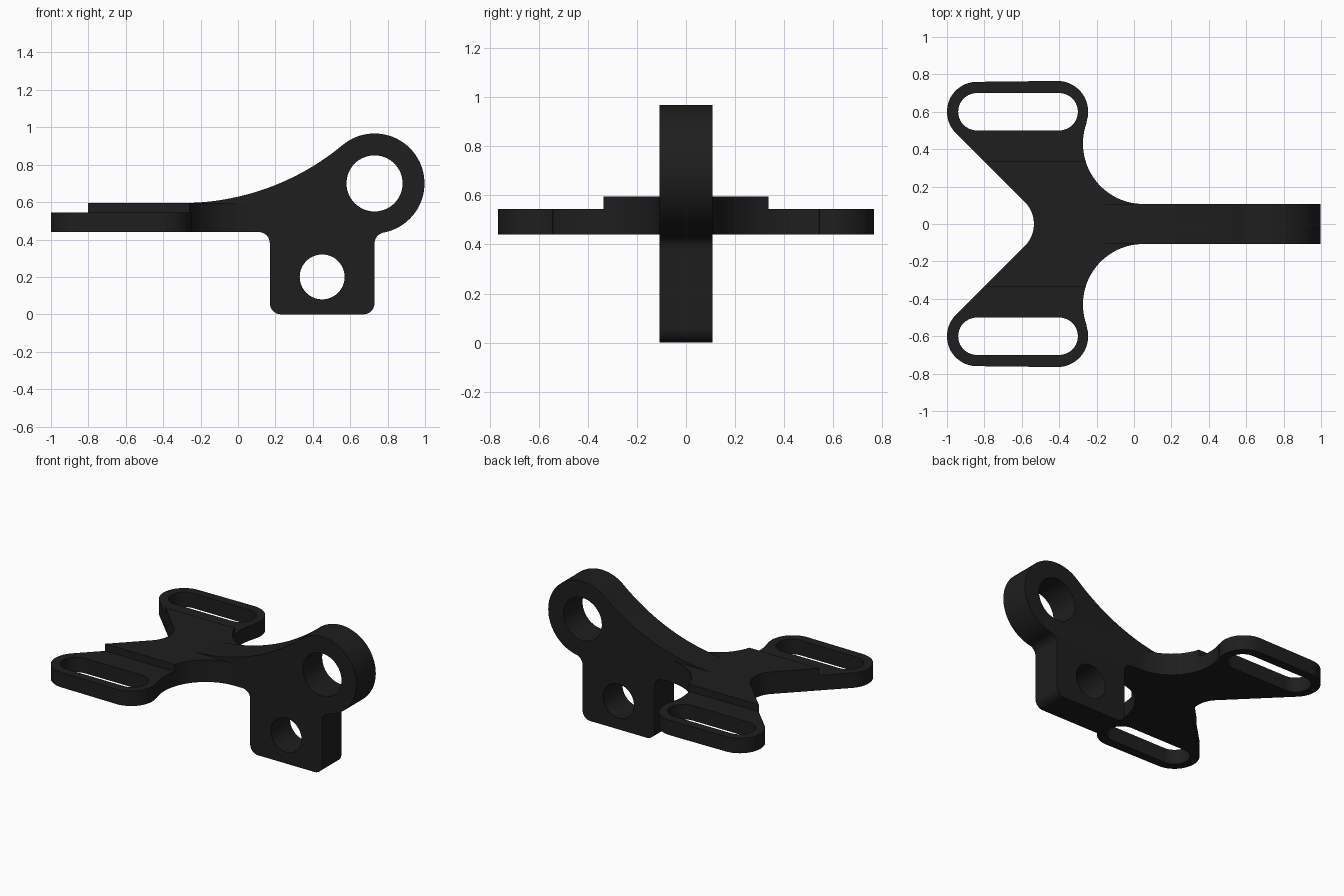
import bpy, bmesh
from math import sin, cos, radians
from mathutils import Matrix

if "Cube" in bpy.data.objects:
    bpy.data.objects.remove(bpy.data.objects["Cube"])


def arc(cx, cy, r, a0, a1, n=20):
    """Points on an arc, angles in degrees."""
    angles = [radians(a0 + (a1 - a0) * i / n) for i in range(n + 1)]
    return [(cx + r * cos(a), cy + r * sin(a)) for a in angles]


def circle(cx, cy, r):
    return arc(cx, cy, r, 0, 360, 64)[:-1]


def extrude(name, loops, half, matrix):
    """Solid from an outline with holes, extruded by half each way."""
    cu = bpy.data.curves.new(name, 'CURVE')
    cu.dimensions = '2D'
    cu.fill_mode = 'BOTH'
    cu.extrude = half
    for loop in loops:
        sp = cu.splines.new('POLY')
        sp.points.add(len(loop) - 1)
        for p, (x, y) in zip(sp.points, loop):
            p.co = (x, y, 0, 1)
        sp.use_cyclic_u = True
    ob = bpy.data.objects.new(name, cu)
    bpy.context.collection.objects.link(ob)
    bpy.ops.object.select_all(action='DESELECT')
    ob.select_set(True)
    bpy.context.view_layer.objects.active = ob
    bpy.ops.object.convert(target='MESH')
    ob = bpy.context.view_layer.objects.active
    bm = bmesh.new()
    bm.from_mesh(ob.data)
    bmesh.ops.remove_doubles(bm, verts=bm.verts, dist=0.0005)
    bmesh.ops.recalc_face_normals(bm, faces=bm.faces)
    bm.transform(matrix)
    bm.to_mesh(ob.data)
    bm.free()
    return ob


def combine(target, other, operation):
    mod = target.modifiers.new(operation, 'BOOLEAN')
    mod.operation = operation
    mod.solver = 'EXACT'
    mod.object = other
    bpy.context.view_layer.objects.active = target
    bpy.ops.object.modifier_apply(modifier=mod.name)
    bpy.data.objects.remove(other)


# Upright arm with lug eye and lower mounting block
arm_outline = ([(-0.3, 0.44)]
               + arc(0.11, 0.38, 0.06, 90, 0, 10)
               + arc(0.23, 0.06, 0.06, 180, 270, 10)
               + arc(0.67, 0.06, 0.06, 270, 360, 10)
               + arc(0.79, 0.3786, 0.06, 180, 100.6, 10)
               + arc(0.73, 0.70, 0.267, -79.4, 129.7, 48)
               + arc(-0.3, 1.94, 1.345, -50.3, -90, 32)[1:])
arm = extrude("bracket", [arm_outline, circle(0.73, 0.70, 0.15), circle(0.45, 0.20, 0.12)],
              0.107, Matrix.Rotation(radians(90), 4, 'X'))

# Forked strap plate with two slots, mirrored across y
half = (arc(0.05, 0.43, 0.323, 270, 159.7, 28)
        + arc(-0.41, 0.6, 0.165, -20.3, 90, 20)
        + arc(-0.84, 0.6, 0.16, 90, 225, 24)
        + arc(-0.702, 0, 0.167, 45, 0, 10))
outline = half + [(x, -y) for x, y in reversed(half[:-1])]
slot = arc(-0.84, 0.6, 0.10, 90, 270) + arc(-0.40, 0.6, 0.10, -90, 90)
plate = extrude("strap_plate", [outline, slot, [(x, -y) for x, y in slot]],
                0.0775, Matrix.Translation((0, 0, 0.5175)))

# Lower the slotted wings, leaving the raised centre
for side in (1, -1):
    bpy.ops.mesh.primitive_cube_add(size=1, location=(-0.6, side * 0.635, 0.645))
    cutter = bpy.context.object
    cutter.name = "wing_cutter"
    cutter.scale = (1.2, 0.6, 0.2)
    cutter.hide_render = True
    bpy.context.view_layer.update()
    combine(plate, cutter, 'DIFFERENCE')

combine(arm, plate, 'UNION')

# Black finish and smooth curved walls
mat = bpy.data.materials.new("black")
mat.diffuse_color = (0.013, 0.013, 0.013, 1)
mat.use_nodes = True
mat.node_tree.nodes["Principled BSDF"].inputs["Base Color"].default_value = mat.diffuse_color
arm.data.materials.clear()
arm.data.materials.append(mat)
bpy.ops.object.select_all(action='DESELECT')
arm.select_set(True)
bpy.context.view_layer.objects.active = arm
bpy.ops.object.shade_smooth_by_angle(angle=radians(30))
